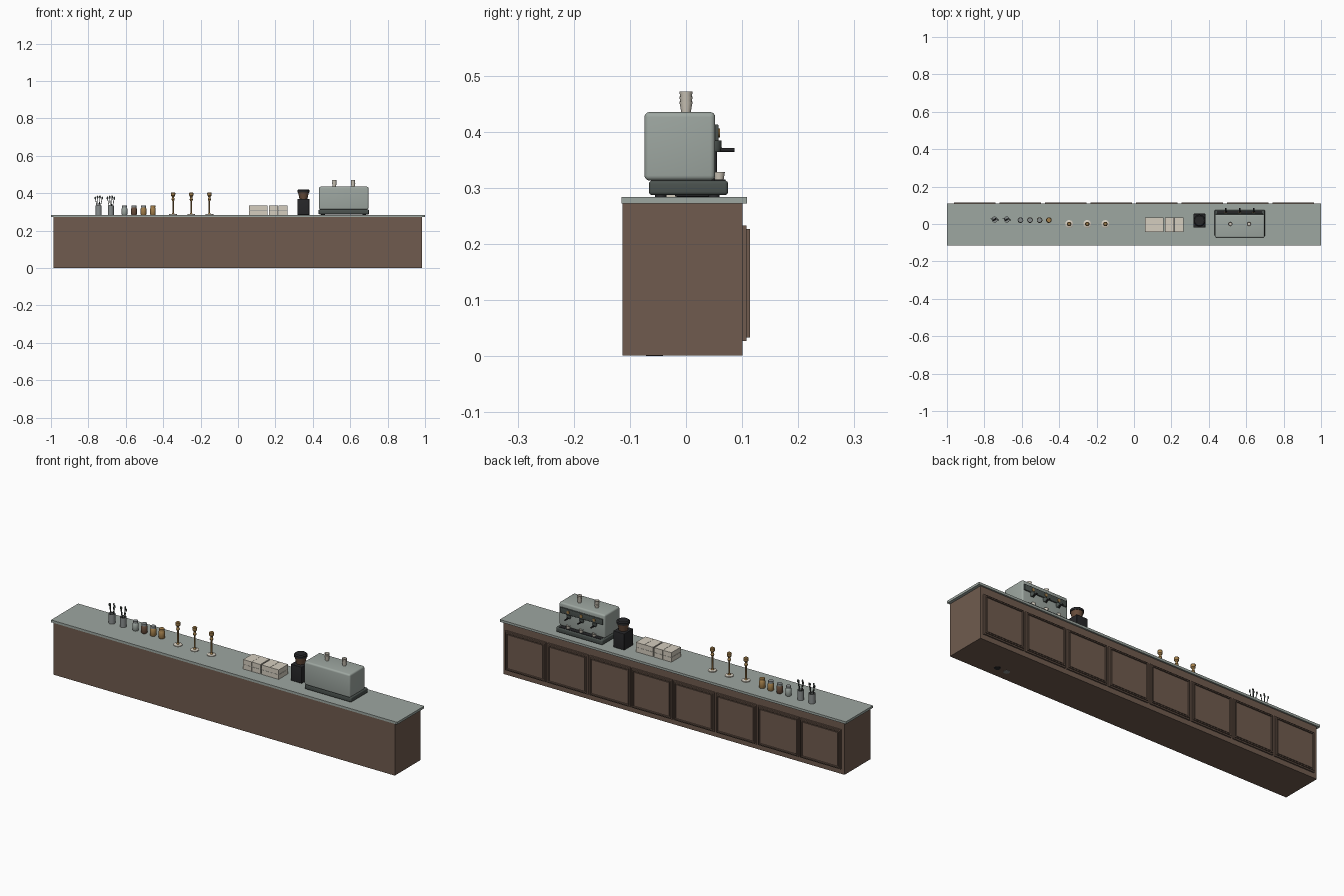
import bpy, bmesh, math
from mathutils import Vector

cube = bpy.data.objects.get("Cube")
if cube:
    bpy.data.objects.remove(cube, do_unlink=True)


def material(name, r, g, b):
    m = bpy.data.materials.new(name)
    m.use_nodes = True
    m.diffuse_color = (r, g, b, 1)
    m.node_tree.nodes["Principled BSDF"].inputs["Base Color"].default_value = (r, g, b, 1)
    return m


WOOD = material("brown wood", 0.16, 0.105, 0.077)
STONE = material("grey green stone", 0.34, 0.385, 0.355)
SLATE = material("dark slate", 0.07, 0.085, 0.078)
BLACK = material("black plastic", 0.02, 0.02, 0.022)
CREAM = material("cream paper", 0.66, 0.61, 0.52)
GOLD = material("gold brass", 0.36, 0.21, 0.07)
COFFEE = material("coffee brown", 0.14, 0.075, 0.045)
STEEL = material("grey steel", 0.25, 0.27, 0.27)
TOP = 0.284


def finish(name, bm, mat, smooth=False):
    mesh = bpy.data.meshes.new(name)
    bmesh.ops.recalc_face_normals(bm, faces=bm.faces)
    bm.to_mesh(mesh)
    bm.free()
    ob = bpy.data.objects.new(name, mesh)
    bpy.context.collection.objects.link(ob)
    mesh.materials.append(mat)
    if smooth:
        bpy.ops.object.select_all(action="DESELECT")
        ob.select_set(True)
        bpy.context.view_layer.objects.active = ob
        bpy.ops.object.shade_smooth_by_angle(angle=math.radians(35))
    return ob


def box(name, xs, ys, zs, mat, bevel=0):
    bm = bmesh.new()
    bmesh.ops.create_cube(bm, size=1)
    for v in bm.verts:
        v.co = [(a + b) / 2 + c * (b - a) for (a, b), c in zip((xs, ys, zs), v.co)]
    if bevel:
        bmesh.ops.bevel(bm, geom=bm.edges[:], offset=bevel, segments=4,
                        profile=0.5, affect="EDGES")
    return finish(name, bm, mat, bevel > 0)


def lathe(name, x, y, z, profile, mat, sides=24):
    """Spin (radius, height) points about a vertical axis."""
    bm = bmesh.new()
    rings = [[bm.verts.new((x + r * math.cos(i * math.tau / sides),
                            y + r * math.sin(i * math.tau / sides), z + h))
              for i in range(sides)] for r, h in profile]
    for low, high in zip(rings, rings[1:]):
        for i in range(sides):
            j = (i + 1) % sides
            bm.faces.new((low[i], low[j], high[j], high[i]))
    bm.faces.new(rings[0])
    bm.faces.new(rings[-1])
    return finish(name, bm, mat, True)


def rod(name, points, radius, mat):
    curve = bpy.data.curves.new(name, "CURVE")
    curve.dimensions = "3D"
    curve.bevel_depth = radius
    curve.bevel_resolution = 2
    curve.use_fill_caps = True
    spline = curve.splines.new("POLY")
    spline.points.add(len(points) - 1)
    for p, co in zip(spline.points, points):
        p.co = (*co, 1)
    curve.materials.append(mat)
    ob = bpy.data.objects.new(name, curve)
    bpy.context.collection.objects.link(ob)
    return ob


# Counter body and worktop
box("counter_body", (-0.987, 0.985), (-0.113, 0.101), (0.001, 0.272), WOOD)
box("countertop", (-1, 1), (-0.115, 0.109), (0.272, TOP), STONE)
lathe("floor_drain_dark", 0.754, -0.056, 0, [(0.015, 0), (0.015, 0.002)], BLACK)
lathe("floor_drain_grey", 0.70, -0.056, 0, [(0.015, 0), (0.015, 0.002)], STEEL)

# Cabinet doors: slab, stepped frame and sunken centre
for i in range(8):
    cx = (i - 3.5) * 0.2435
    bm = bmesh.new()
    bmesh.ops.create_cube(bm, size=1)
    for v in bm.verts:
        v.co = (cx + v.co.x * 0.234, 0.1045 + v.co.y * 0.007, 0.13 + v.co.z * 0.206)
    panel = max(bm.faces, key=lambda f: f.calc_center_median().y)
    for inset, lift in ((0.009, 0.006), (0.008, -0.007), (0.006, 0.004)):
        bmesh.ops.inset_region(bm, faces=[panel], thickness=inset)
        for v in panel.verts:
            v.co.y += 0
        ring = bmesh.ops.extrude_discrete_faces(bm, faces=[panel])
        panel = ring["faces"][0]
        bmesh.ops.translate(bm, verts=panel.verts[:], vec=Vector((0, lift, 0)))
    finish("cabinet_door", bm, WOOD)

# Espresso machine
box("machine_base", (0.431, 0.70), (-0.066, 0.075), (0.287, 0.313), SLATE, 0.006)
box("machine_body", (0.433, 0.698), (-0.074, 0.052), (0.313, 0.435), STONE, 0.009)
box("control_panel", (0.442, 0.689), (0.05, 0.058), (0.383, 0.413), SLATE, 0.002)
box("drip_grate", (0.445, 0.685), (0.05, 0.07), (0.312, 0.3145), BLACK)
for x in (0.455, 0.675):
    for y in (-0.045, 0.05):
        lathe("machine_foot", x, y, TOP, [(0.01, 0), (0.01, 0.005)], BLACK)
CUP = [(0.008, 0), (0.0105, 0.014), (0.009, 0.014), (0.007, 0.003)]
for x in (0.49, 0.565, 0.64):
    rod("filter_handle", [(x, 0.048, 0.381), (x, 0.054, 0.376), (x, 0.063, 0.3675),
                          (x, 0.086, 0.3675)], 0.0038, BLACK)
    lathe("group_head", x, 0.052, 0.364, [(0.009, 0), (0.011, 0.006), (0.011, 0.02)], SLATE)
    rod("brass_dial", [(x, 0.056, 0.398), (x, 0.0605, 0.398)], 0.008, GOLD)
    lathe("espresso_cup", x, 0.059, 0.3145, CUP, CREAM)
for x in (0.515, 0.615):
    for k in range(3):
        lathe("stacked_cup", x, 0, 0.435 + k * 0.009,
              [(0.0085, 0), (0.012, 0.019), (0.0105, 0.019), (0.008, 0.004)], CREAM)

# Coffee grinder
box("grinder_body", (0.318, 0.382), (-0.02, 0.055), (TOP, 0.37), BLACK, 0.003)
lathe("grinder_hopper", 0.35, 0.018, 0.368, [(0.021, 0), (0.029, 0.037)], COFFEE)
lathe("grinder_lid", 0.35, 0.018, 0.405, [(0.032, 0), (0.032, 0.011), (0.026, 0.016)], BLACK)

# Paper cartons, two layers high
for pair in (0.06, 0.166):
    for col in range(2):
        for row in range(2):
            x, z = pair + col * 0.05, TOP + row * 0.0255
            box("paper_carton", (x, x + 0.049), (-0.043, 0.035), (z, z + 0.024), CREAM)
    box("carton_band", (pair + 0.001, pair + 0.098), (-0.042, 0.034),
        (TOP + 0.023, TOP + 0.027), STEEL)

# Brass lamps on round bases
for x in (-0.347, -0.25, -0.153):
    lathe("lamp_base", x, 0, TOP, [(0.021, 0), (0.021, 0.004), (0.018, 0.006)], CREAM)
    lathe("lamp_stand", x, 0, TOP + 0.005,
          [(0.008, 0), (0.004, 0.006), (0.004, 0.068), (0.009, 0.078), (0.006, 0.086),
           (0.006, 0.092), (0.011, 0.098), (0.012, 0.112), (0.008, 0.116)], GOLD)

# Storage jars with lids
for x, mat, lid in ((-0.607, STONE, STEEL), (-0.556, COFFEE, STEEL),
                    (-0.505, GOLD, STEEL), (-0.455, GOLD, GOLD)):
    lathe("jar", x, 0.021, TOP, [(0.013, 0), (0.015, 0.003), (0.015, 0.034), (0.011, 0.04)], mat)
    lathe("jar_lid", x, 0.021, TOP + 0.039, [(0.013, 0), (0.013, 0.011)], lid)

# Utensil pots with fanned spoons
for x in (-0.745, -0.68):
    lathe("utensil_pot", x, 0.024, TOP,
          [(0.016, 0), (0.016, 0.05), (0.0145, 0.05), (0.0145, 0.01)], STEEL)
    for dx, dy, h in ((-0.018, 0.004, 0.09), (-0.006, -0.006, 0.095),
                      (0.007, 0.006, 0.096), (0.019, -0.003, 0.09)):
        tip = (x + dx, 0.024 + dy, TOP + h)
        rod("spoon_handle", [(x + dx * 0.1, 0.024, TOP + 0.012), tip], 0.0018, SLATE)
        bm = bmesh.new()
        bmesh.ops.create_uvsphere(bm, u_segments=12, v_segments=8, radius=1)
        bmesh.ops.scale(bm, vec=(0.0045, 0.0025, 0.008), verts=bm.verts)
        bmesh.ops.translate(bm, vec=tip, verts=bm.verts)
        finish("spoon_bowl", bm, SLATE, True)
